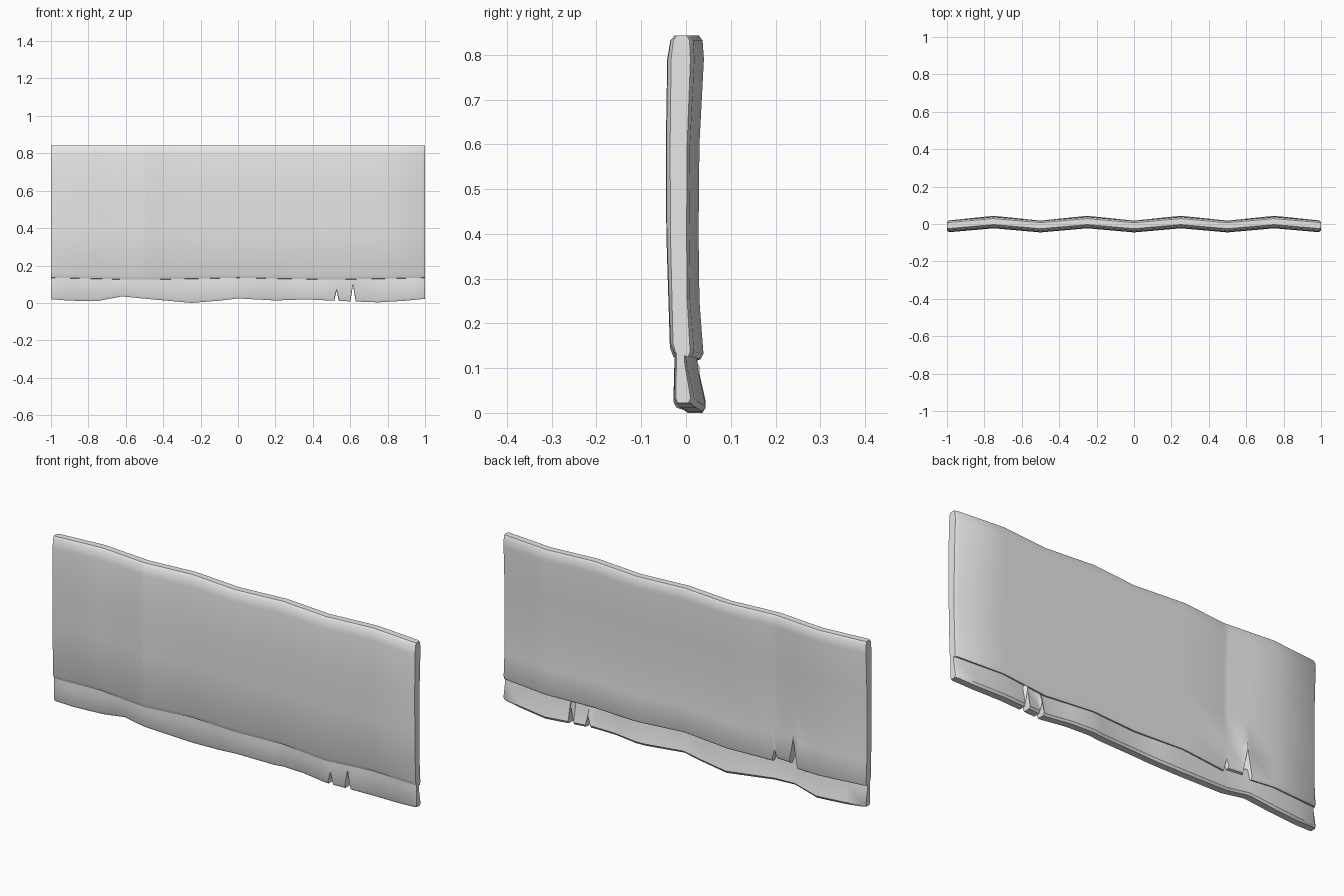
import bpy, bmesh, math

cube = bpy.data.objects.get("Cube")
if cube:
    bpy.data.objects.remove(cube, do_unlink=True)

# One plain grey cloth material
grey = bpy.data.materials.new("plain grey")
grey.use_nodes = True
grey.diffuse_color = (0.8, 0.8, 0.8, 1)
grey.node_tree.nodes["Principled BSDF"].inputs["Base Color"].default_value = (0.8, 0.8, 0.8, 1)


def lerp_table(points, x):
    for (x0, a), (x1, b) in zip(points, points[1:]):
        if x <= x1:
            return a + (b - a) * (x - x0) / (x1 - x0)
    return points[-1][1]


def fold(x):
    """Straight-sided folds, two per unit: -1 at the ends, +1 at the quarter points."""
    return 4 * abs(((x + 1) * 2) % 1 - 0.5) * -1 + 1


def tear(tears, x):
    return max((h * max(0, 1 - abs(x - c) / w) for c, w, h in tears), default=0)


def make_sheet(name, front, back, amp, columns, front_rise, back_rise, reach):
    """Sweep a (y, z) section along x; the lower rows follow the ragged hem."""
    rows = [(y, z, front_rise) for y, z in front] + [(y, z, back_rise) for y, z in reversed(back)]
    low = min(z for _, z, _ in rows)
    mid = sum(y for y, _, _ in rows) / len(rows)
    bm = bmesh.new()
    rings = []
    for x in sorted(columns):
        squash = 0.72 if abs(x) > 0.995 else 1      # softened end edges
        ring = []
        for y, z, rise in rows:
            pull = min(1, max(0, (reach - z) / (reach - low)))
            ring.append(bm.verts.new((x, mid + (y - mid) * squash + amp * fold(x),
                                      z + rise(x) * pull)))
        rings.append(ring)
    n = len(rows)
    for a, b in zip(rings, rings[1:]):
        for i in range(n):
            j = (i + 1) % n
            bm.faces.new((a[i], a[j], b[j], b[i]))
    bm.faces.new(rings[0])
    bm.faces.new(rings[-1])
    bmesh.ops.recalc_face_normals(bm, faces=bm.faces)
    mesh = bpy.data.meshes.new(name)
    bm.to_mesh(mesh)
    bm.free()
    mesh.materials.append(grey)
    obj = bpy.data.objects.new(name, mesh)
    bpy.context.collection.objects.link(obj)
    bpy.ops.object.select_all(action='DESELECT')
    obj.select_set(True)
    bpy.context.view_layer.objects.active = obj
    bpy.ops.object.shade_smooth_by_angle(angle=math.radians(40))
    return obj


def tear_columns(tears):
    return {c + s * w for c, w, _ in tears for s in (-1, 0, 1)}


fold_columns = {i / 4 for i in range(-4, 5)} | {-0.988, 0.988}

# Main panel: thick folded cloth with two tears in the back hem
back_tears = [(-0.5, 0.012, 0.05), (-0.61, 0.022, 0.14)]


def soft_hem(x):
    return 0.005 * math.cos(2 * math.pi * x)


def torn_back_hem(x):
    between = 0.02 if -0.6 < x < -0.5 else 0
    return soft_hem(x) + max(between, tear(back_tears, x))


make_sheet(
    "main_panel",
    [(-0.014, 0.843), (-0.024, 0.832), (-0.031, 0.79), (-0.034, 0.6),
     (-0.033, 0.4), (-0.025, 0.15), (-0.017, 0.13)],
    [(0.018, 0.843), (0.026, 0.832), (0.029, 0.79), (0.019, 0.6),
     (0.017, 0.4), (0.019, 0.25), (0.028, 0.132), (0.022, 0.12)],
    0.011, fold_columns | tear_columns(back_tears), soft_hem, torn_back_hem, 0.42)

# Lower band: thinner under-layer with a ragged hem and two open tears
band_tears = [(0.527, 0.012, 0.055), (0.615, 0.014, 0.09)]
hem = [(-1, 0.02), (-0.9, 0.012), (-0.75, 0.01), (-0.62, 0.035), (-0.5, 0.023),
       (-0.25, 0), (-0.1, 0.012), (0, 0.024), (0.2, 0.013), (0.37, 0.019),
       (0.5, 0.012), (0.75, 0.003), (0.9, 0.012), (1, 0.022)]


def ragged_hem(x):
    return lerp_table(hem, x) + tear(band_tears, x)


make_sheet(
    "lower_band",
    [(-0.012, 0.17), (-0.013, 0.1), (-0.015, 0.014), (-0.009, 0)],
    [(0.008, 0.17), (0.013, 0.1), (0.031, 0.012), (0.024, 0)],
    0.013, fold_columns | {x for x, _ in hem} | tear_columns(band_tears),
    ragged_hem, ragged_hem, 0.17)
